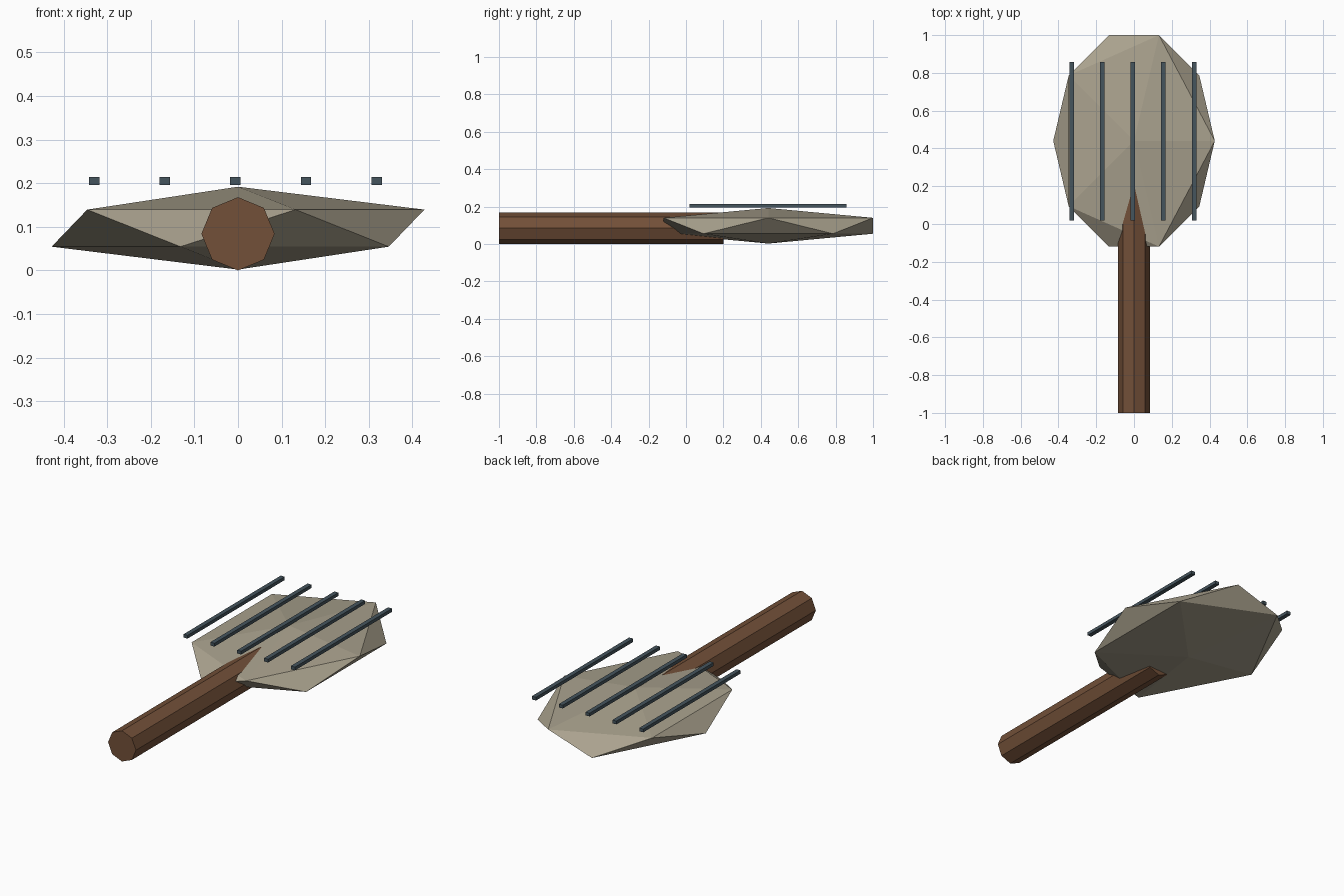
import bpy
import math

if "Cube" in bpy.data.objects:
    bpy.data.objects.remove(bpy.data.objects["Cube"])


def finish(name, color):
    ob = bpy.context.object
    ob.name = name
    mat = bpy.data.materials.get(color[0]) or bpy.data.materials.new(color[0])
    mat.diffuse_color = (*color[1], 1)
    mat.use_nodes = True
    mat.node_tree.nodes["Principled BSDF"].inputs["Base Color"].default_value = mat.diffuse_color
    ob.data.materials.append(mat)
    bpy.ops.object.transform_apply(location=False, rotation=True, scale=True)
    return ob


STONE = ("stone", (0.40, 0.36, 0.27))
WOOD = ("wood", (0.17, 0.08, 0.04))
STEEL = ("steel", (0.06, 0.09, 0.11))

# Faceted head: a flattened icosahedron
bpy.ops.mesh.primitive_ico_sphere_add(subdivisions=1, radius=1, location=(0, 0.44, 0.097))
bpy.context.object.scale = (0.478, 0.658, 0.095)
finish("head", STONE)

# Eight-sided handle lying along y, its tip buried in the head
bpy.ops.mesh.primitive_cylinder_add(vertices=8, radius=0.084, depth=1.2,
                                    location=(0, -0.4, 0.084),
                                    rotation=(math.pi / 2, 0, 0))
finish("handle", WOOD)

# Five parallel strings floating just above the head
for i in range(5):
    bpy.ops.mesh.primitive_cube_add(size=1, location=(-0.33 + 0.162 * i, 0.438, 0.205))
    bpy.context.object.scale = (0.024, 0.838, 0.018)
    finish(f"string_{i + 1}", STEEL)
